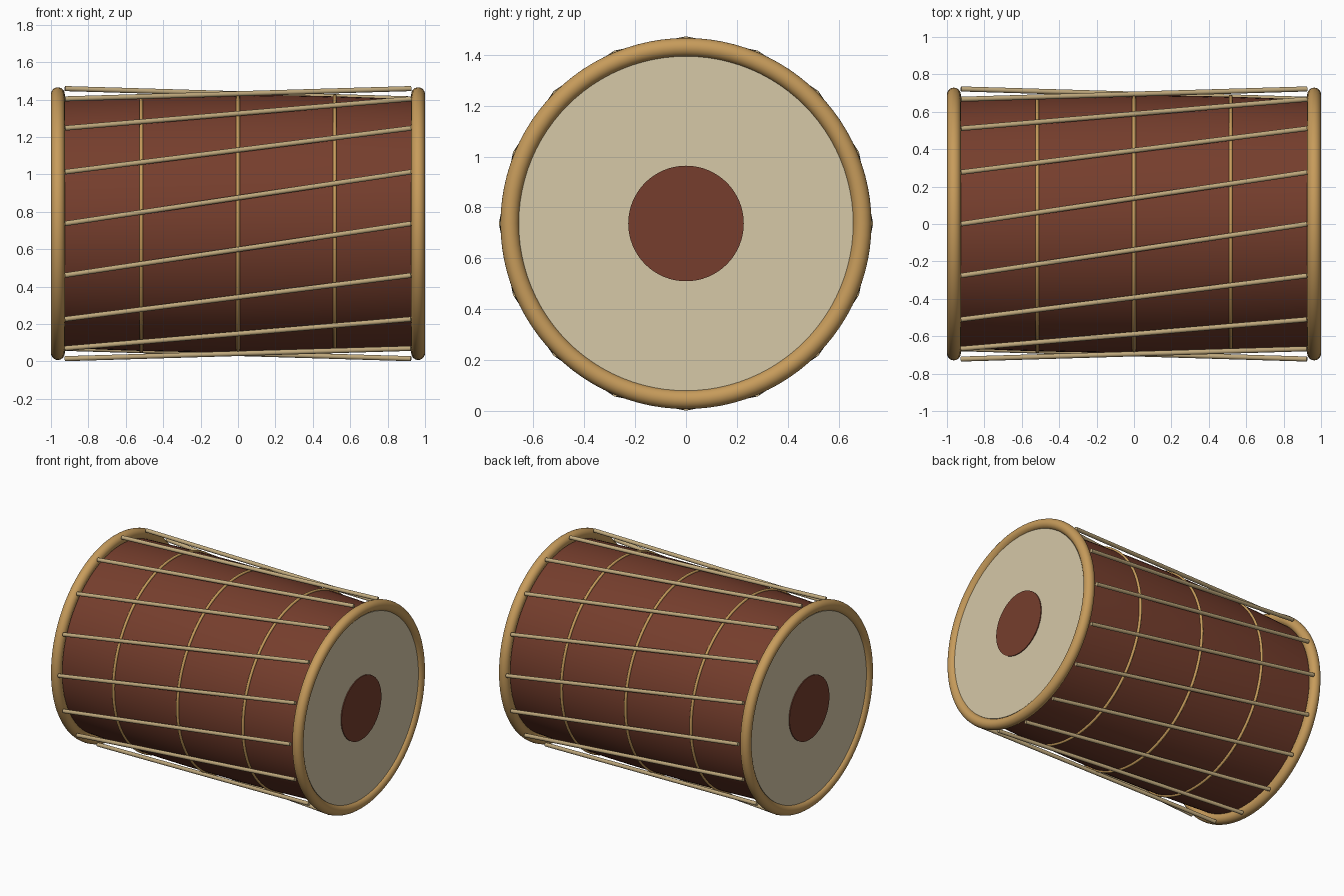
import bpy, math
from mathutils import Vector, Matrix

if "Cube" in bpy.data.objects:
    bpy.data.objects.remove(bpy.data.objects["Cube"])

CZ = 0.737          # height of the drum axis
RIM_X = 0.963       # rim position along the axis
ROPES = 16
ROT = Matrix.Rotation(math.pi / 2, 4, 'Y')


def material(name, rgb):
    m = bpy.data.materials.new(name)
    m.diffuse_color = (*rgb, 1)
    m.use_nodes = True
    m.node_tree.nodes["Principled BSDF"].inputs["Base Color"].default_value = m.diffuse_color
    return m


WOOD = material("wood", (0.18, 0.048, 0.026))
SKIN = material("skin", (0.67, 0.58, 0.39))
BRASS = material("rim_gold", (0.57, 0.33, 0.105))
CORD = material("cord", (0.52, 0.39, 0.20))


def finish(name, mat):
    ob = bpy.context.object
    ob.name = name
    ob.data.materials.append(mat)
    bpy.ops.object.shade_smooth_by_angle(angle=math.radians(40))
    return ob


def ring(name, x, major, minor, mat, sides=16):
    bpy.ops.mesh.primitive_torus_add(
        major_radius=major, minor_radius=minor, major_segments=96,
        minor_segments=sides, location=(x, 0, CZ), rotation=(0, math.pi / 2, 0))
    return finish(name, mat)


def rod(name, a, b, radius, mat, sides):
    d = b - a
    bpy.ops.mesh.primitive_cylinder_add(
        vertices=sides, radius=radius, depth=d.length, location=(a + b) / 2,
        rotation=d.to_track_quat('Z', 'Y').to_euler())
    return finish(name, mat)


def shell_radius(x):
    return 0.688 - 0.028 * x * x


def on_axis(x):
    return Vector((x, 0, CZ))


def around(x, r, angle):
    return Vector((x, r * math.cos(angle), CZ + r * math.sin(angle)))


# Slightly barrelled wooden shell, lofted along x
SEG, STEPS = 96, 16
verts, faces = [], []
for i in range(STEPS + 1):
    x = -0.96 + 1.92 * i / STEPS
    verts += [around(x, shell_radius(x), 2 * math.pi * k / SEG) for k in range(SEG)]
for i in range(STEPS):
    for k in range(SEG):
        n = (k + 1) % SEG
        faces.append((i * SEG + k, i * SEG + n, (i + 1) * SEG + n, (i + 1) * SEG + k))
faces.append(tuple(reversed(range(SEG))))
faces.append(tuple(range(STEPS * SEG, (STEPS + 1) * SEG)))
mesh = bpy.data.meshes.new("shell")
mesh.from_pydata(verts, [], faces)
shell = bpy.data.objects.new("shell", mesh)
bpy.context.collection.objects.link(shell)
bpy.ops.object.select_all(action='DESELECT')
shell.select_set(True)
bpy.context.view_layer.objects.active = shell
finish("shell", WOOD)

# Rim, drum skin and centre patch at each end
for side, s in (("left", -1), ("right", 1)):
    ring(side + "_rim", s * RIM_X, 0.692, 0.037, BRASS, 24)
    rod(side + "_skin", on_axis(s * 0.94), on_axis(s * 0.98), 0.657, SKIN, 96)
    rod(side + "_centre_patch", on_axis(s * 0.97), on_axis(s * 0.986), 0.227, WOOD, 64)

# Thin hoops around the shell
for i, x in enumerate((-0.517, 0, 0.517)):
    ring(f"hoop_{i + 1}", x, shell_radius(x) + 0.002, 0.01, BRASS, 12)

# Tension ropes, each slanting one step around the drum
step = 2 * math.pi / ROPES
for i in range(ROPES):
    rod(f"rope_{i + 1}", around(-0.925, 0.722, i * step),
        around(0.925, 0.722, (i - 1) * step), 0.0135, CORD, 16)
